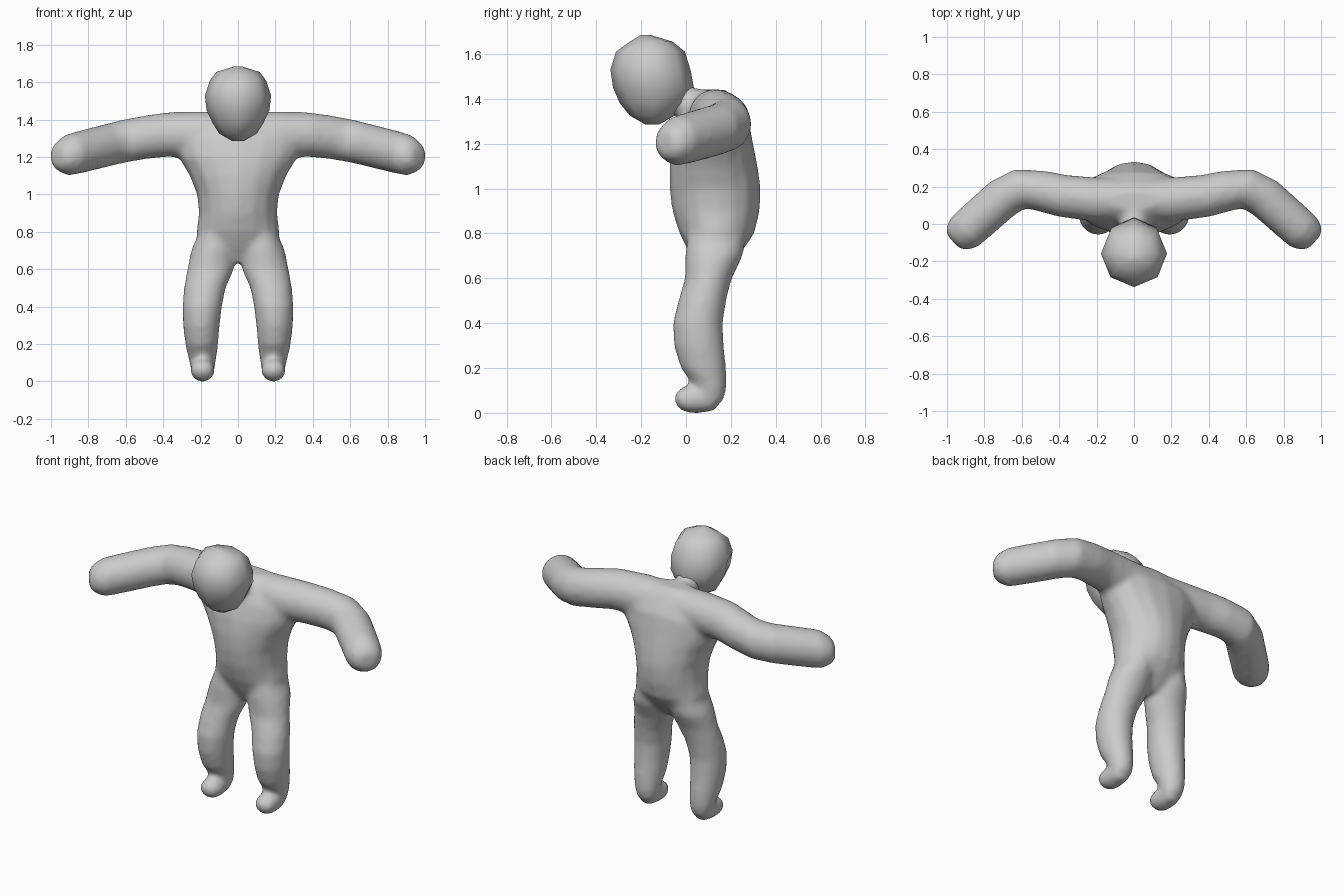
import bpy, bmesh, math
from mathutils import Vector

grey = bpy.data.materials.new("plain grey")
grey.diffuse_color = (0.6, 0.6, 0.6, 1)


def loft(bm, rings, sides=16):
    """Skin a closed tube through rings of (centre, half-axis u, half-axis v)."""
    loops = []
    for c, u, v in rings:
        angles = [2 * math.pi * i / sides for i in range(sides)]
        loops.append([bm.verts.new(Vector(c) + Vector(u) * math.cos(a) + Vector(v) * math.sin(a))
                      for a in angles])
    faces = [bm.faces.new(loops[0]), bm.faces.new(loops[-1])]
    for p, q in zip(loops, loops[1:]):
        for i in range(sides):
            j = (i + 1) % sides
            faces.append(bm.faces.new((p[i], p[j], q[j], q[i])))
    bmesh.ops.recalc_face_normals(bm, faces=faces)


def level(z, x0, x1, y0, y1):
    """Horizontal ring from its extents."""
    return (((x0 + x1) / 2, (y0 + y1) / 2, z), ((x1 - x0) / 2, 0, 0), (0, (y1 - y0) / 2, 0))


def finish(name, bm):
    mesh = bpy.data.meshes.new(name)
    bm.to_mesh(mesh)
    bm.free()
    mesh.materials.append(grey)
    ob = bpy.data.objects.new(name, mesh)
    bpy.context.collection.objects.link(ob)
    bpy.context.view_layer.objects.active = ob
    return ob


bm = bmesh.new()

# torso: height, half width, front, back
torso = [(0.64, 0.06, 0.06, 0.18), (0.72, 0.19, 0.01, 0.25), (0.8, 0.225, -0.03, 0.305),
         (0.9, 0.21, -0.062, 0.33), (1.0, 0.22, -0.075, 0.335), (1.1, 0.26, -0.075, 0.32),
         (1.2, 0.32, -0.06, 0.30), (1.3, 0.35, -0.03, 0.28), (1.4, 0.27, 0.03, 0.22),
         (1.44, 0.14, 0.07, 0.18)]
loft(bm, [level(z, -w, w, f, b) for z, w, f, b in torso])

# neck leaning forward into the head
loft(bm, [((0, y, z), (r, 0, 0), (0, 0.3 * r, r)) for y, z, r in
          [(0.14, 1.34, 0.10), (0.03, 1.37, 0.075), (-0.10, 1.43, 0.07)]])

# legs: height, inner, outer, front, back
leg = [(0.82, 0.04, 0.20, 0.01, 0.27), (0.7, 0.01, 0.252, -0.005, 0.255),
       (0.6, 0.02, 0.272, -0.005, 0.205), (0.5, 0.065, 0.29, -0.035, 0.18),
       (0.4, 0.085, 0.298, -0.06, 0.165), (0.3, 0.097, 0.295, -0.055, 0.17),
       (0.2, 0.105, 0.283, -0.025, 0.18), (0.12, 0.115, 0.266, 0.035, 0.182),
       (0.06, 0.125, 0.25, 0.05, 0.172), (0.02, 0.15, 0.23, 0.06, 0.13)]
# feet: y, half width, half height, centre height
foot = [(0.13, 0.055, 0.06, 0.065), (0.06, 0.066, 0.066, 0.064), (0.0, 0.066, 0.06, 0.06),
        (-0.03, 0.054, 0.047, 0.062), (-0.048, 0.028, 0.025, 0.062)]
# arms: centre x, y, z, yaw in degrees, half depth, half height
arm = [(0.0, 0.13, 1.32, 0, 0.11, 0.12), (0.2, 0.13, 1.32, 0, 0.12, 0.125),
       (0.38, 0.15, 1.32, 12, 0.115, 0.12), (0.5, 0.178, 1.305, 12, 0.11, 0.118),
       (0.61, 0.187, 1.285, -16, 0.11, 0.118), (0.7, 0.14, 1.263, -38, 0.112, 0.116),
       (0.83, 0.025, 1.23, -42, 0.11, 0.115), (0.905, -0.042, 1.212, -42, 0.108, 0.112),
       (0.95, -0.078, 1.205, -42, 0.085, 0.08), (0.968, -0.094, 1.2, -42, 0.05, 0.045)]
for s in (-1, 1):
    loft(bm, [level(z, s * i, s * o, f, b) for z, i, o, f, b in leg])
    loft(bm, [((s * 0.19, y, c), (w, 0, 0), (0, 0, h)) for y, w, h, c in foot])
    rings = []
    for x, y, z, yaw, d, h in arm:
        t = math.radians(yaw)
        rings.append(((s * x, y, z), (-s * d * math.sin(t), d * math.cos(t), 0), (0, 0, h)))
    loft(bm, rings)

# blend limbs and torso into one soft skin
body = finish("body", bm)
remesh = body.modifiers.new("blend", 'REMESH')
remesh.mode = 'VOXEL'
remesh.voxel_size = 0.016
remesh.use_smooth_shade = True
smooth = body.modifiers.new("soften", 'SMOOTH')
smooth.factor = 0.5
smooth.iterations = 10
for m in ("blend", "soften"):
    bpy.ops.object.modifier_apply(modifier=m)
for p in body.data.polygons:
    p.use_smooth = True

# head: faceted egg, wide at the brow and narrow at the chin, tipped forward
bm = bmesh.new()
head = [(1.285, 0.03, -0.18, -0.12), (1.325, 0.10, -0.25, -0.05), (1.38, 0.135, -0.295, 0.01),
        (1.45, 0.168, -0.325, 0.035), (1.53, 0.177, -0.337, 0.02), (1.61, 0.15, -0.312, -0.005),
        (1.655, 0.115, -0.25, -0.06), (1.685, 0.02, -0.20, -0.16)]
loft(bm, [level(z, -w, w, f, b) for z, w, f, b in head], sides=8)
head_ob = finish("head", bm)
for p in head_ob.data.polygons:
    p.use_smooth = True
